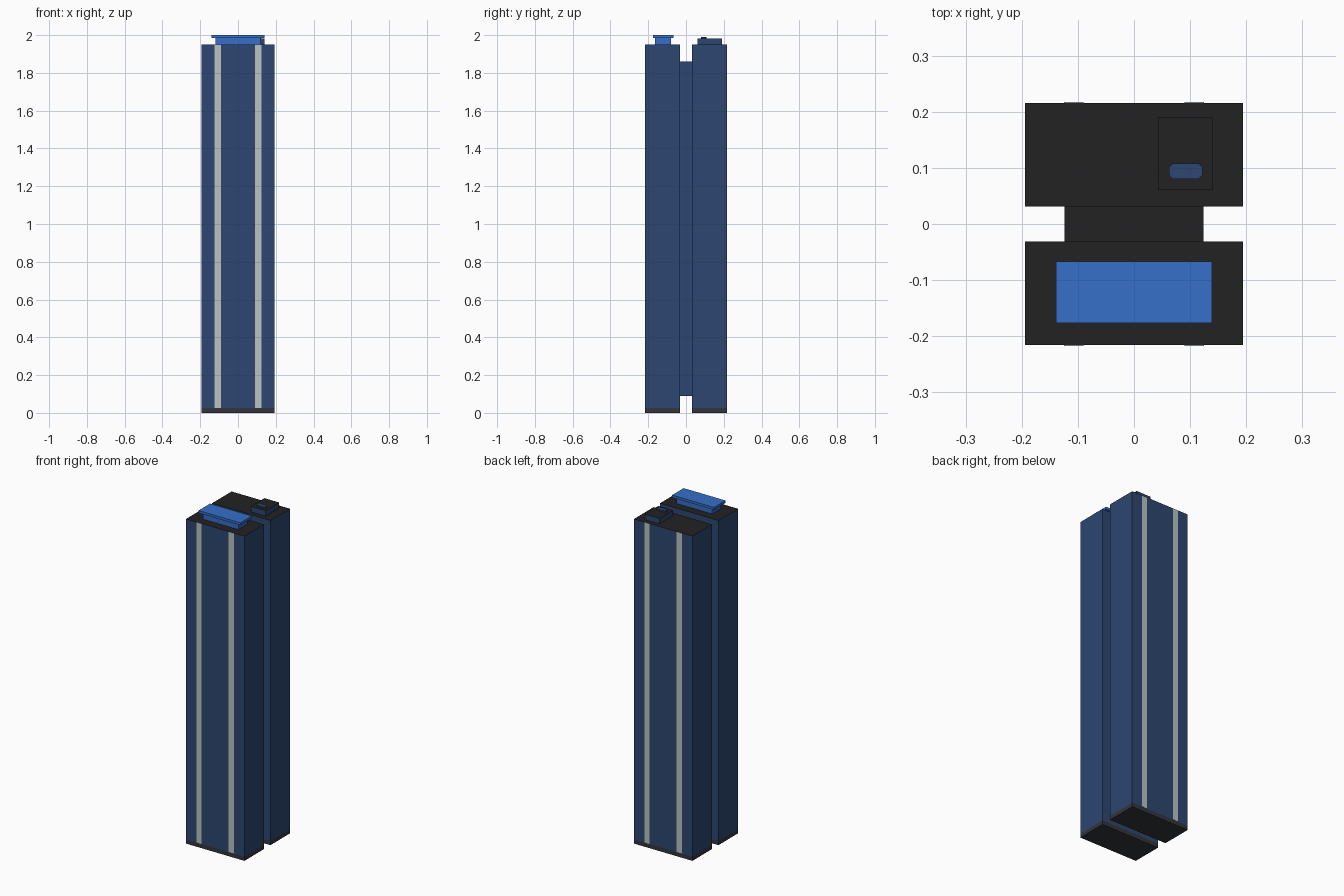
import bpy, bmesh

if "Cube" in bpy.data.objects:
    bpy.data.objects.remove(bpy.data.objects["Cube"])

def mat(name, rgb):
    m = bpy.data.materials.new(name)
    m.diffuse_color = (*rgb, 1)
    m.use_nodes = True
    m.node_tree.nodes["Principled BSDF"].inputs["Base Color"].default_value = m.diffuse_color
    return m

navy = mat("navy_cladding", (0.025, 0.061, 0.162))
black = mat("black_roofing", (0.016, 0.016, 0.016))
charcoal = mat("charcoal_plinth", (0.033, 0.036, 0.044))
pale = mat("pale_stripe", (0.48, 0.55, 0.54))
blue = mat("bright_blue", (0.037, 0.156, 0.578))

def box(name, x, y, z, side, top=None, corner=0):
    """Box from (min, max) ranges; upward faces may get a second colour."""
    bm = bmesh.new()
    bmesh.ops.create_cube(bm, size=1)
    for v in bm.verts:
        v.co = [r[0] if c < 0 else r[1] for c, r in zip(v.co, (x, y, z))]
    if corner:
        upright = [e for e in bm.edges if abs(e.verts[0].co.z - e.verts[1].co.z) > 1e-4]
        bmesh.ops.bevel(bm, geom=upright, offset=corner, segments=1, affect='EDGES')
    bm.normal_update()
    for f in bm.faces:
        f.material_index = int(top is not None and f.normal.z > 0.5)
    me = bpy.data.meshes.new(name)
    bm.to_mesh(me)
    bm.free()
    me.materials.append(side)
    if top:
        me.materials.append(top)
    ob = bpy.data.objects.new(name, me)
    bpy.context.collection.objects.link(ob)
    return ob

# Twin slab towers with plinths and pale vertical stripes on the outer faces
W = (-0.194, 0.194)
for label, s in (("front", -1), ("back", 1)):
    depth = sorted((s * 0.031, s * 0.216))
    box(label + "_tower", W, depth, (0.025, 1.95), navy, black)
    box(label + "_plinth", W, depth, (0, 0.025), charcoal)
    for side, t in (("left", -1), ("right", 1)):
        box(f"{label}_{side}_stripe", sorted((t * 0.09, t * 0.125)),
            sorted((s * 0.2155, s * 0.2175)), (0.026, 1.949), pale)

# Recessed link between the towers
box("link_block", (-0.124, 0.124), (-0.031, 0.031), (0.09, 1.86), navy, black)

# Bright roof unit with overhanging cap on the front tower
box("roof_unit", (-0.118, 0.118), (-0.165, -0.08), (1.95, 1.985), blue)
box("roof_unit_cap", (-0.139, 0.139), (-0.176, -0.067), (1.985, 2.0), blue)

# Plant room and vent on the back tower
box("plant_room", (0.043, 0.141), (0.061, 0.19), (1.95, 1.983), navy, black)
box("plant_vent", (0.062, 0.122), (0.08, 0.108), (1.983, 1.991), navy, corner=0.007)
